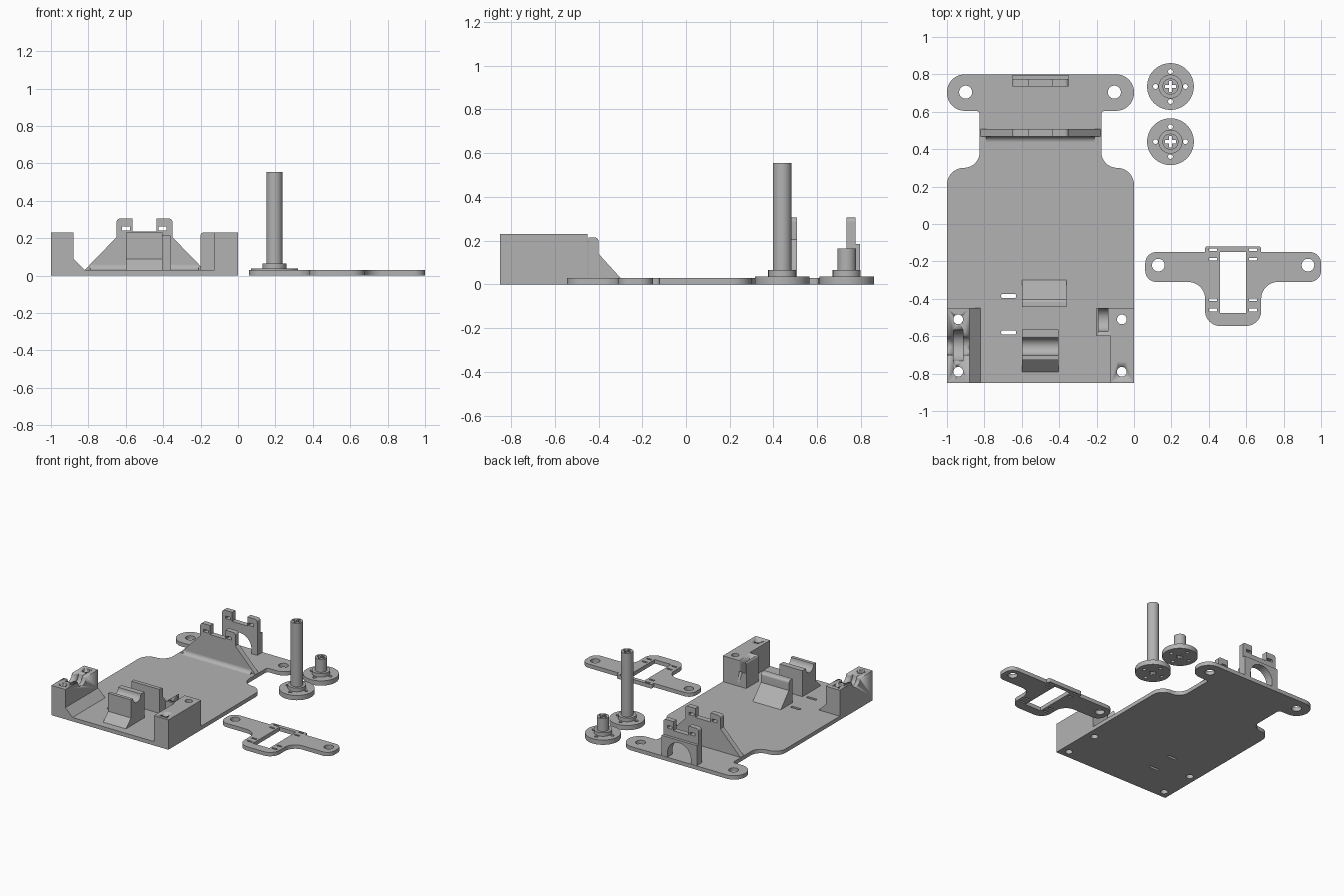
import bpy, bmesh, math
from mathutils import Vector

if "Cube" in bpy.data.objects:
    bpy.data.objects.remove(bpy.data.objects["Cube"])

grey = bpy.data.materials.new("light grey plastic")
grey.diffuse_color = (0.45, 0.45, 0.45, 1)
grey.use_nodes = True
grey.node_tree.nodes["Principled BSDF"].inputs["Base Color"].default_value = grey.diffuse_color


def rounded(corners, steps=10):
    """Outline from (u, v, radius) corners, convex or concave."""
    pts, n = [], len(corners)
    for i, (u, v, r) in enumerate(corners):
        p = Vector((u, v))
        if r <= 0:
            pts.append(p)
            continue
        a = (Vector(corners[i - 1][:2]) - p).normalized()
        b = (Vector(corners[(i + 1) % n][:2]) - p).normalized()
        half = a.angle(b) / 2
        c = p + (a + b).normalized() * (r / math.sin(half))
        d = r / math.tan(half)
        s, e = p + a * d - c, p + b * d - c
        turn = math.atan2(s.x * e.y - s.y * e.x, s.dot(e))
        for k in range(steps + 1):
            t = turn * k / steps
            pts.append(c + Vector((s.x * math.cos(t) - s.y * math.sin(t),
                                   s.x * math.sin(t) + s.y * math.cos(t))))
    return pts


def circle(u, v, r, n=32):
    return [Vector((u + r * math.cos(2 * math.pi * k / n), v + r * math.sin(2 * math.pi * k / n)))
            for k in range(n)]


def rect(u0, v0, u1, v1, r=0):
    return rounded([(u0, v0, r), (u1, v0, r), (u1, v1, r), (u0, v1, r)], 5)


def extrude(name, loops, lo, hi, axis="z"):
    """Fill an outline with holes and extrude it along an axis from lo to hi."""
    cu = bpy.data.curves.new(name, "CURVE")
    cu.dimensions, cu.fill_mode, cu.extrude = "2D", "BOTH", (hi - lo) / 2
    for pts in loops:
        sp = cu.splines.new("POLY")
        sp.points.add(len(pts) - 1)
        for q, p in zip(sp.points, pts):
            q.co = (p.x, p.y, 0, 1)
        sp.use_cyclic_u = True
    tmp = bpy.data.objects.new(name, cu)
    bpy.context.collection.objects.link(tmp)
    me = bpy.data.meshes.new_from_object(tmp.evaluated_get(bpy.context.evaluated_depsgraph_get()))
    bpy.data.objects.remove(tmp)
    bm = bmesh.new()
    bm.from_mesh(me)
    bmesh.ops.remove_doubles(bm, verts=bm.verts, dist=1e-5)
    for v in bm.verts:
        u, w, t = v.co.x, v.co.y, v.co.z + (lo + hi) / 2
        v.co = {"z": (u, w, t), "y": (u, t, w), "x": (t, u, w)}[axis]
    bmesh.ops.recalc_face_normals(bm, faces=bm.faces)
    bm.to_mesh(me)
    bm.free()
    me.materials.clear()
    me.materials.append(grey)
    ob = bpy.data.objects.new(name, me)
    bpy.context.collection.objects.link(ob)
    bpy.context.view_layer.objects.active = ob
    bpy.ops.object.select_all(action="DESELECT")
    ob.select_set(True)
    bpy.ops.object.shade_smooth_by_angle(angle=math.radians(35))
    return ob


def cut(ob, *cutters):
    """Subtract cutters, then remove them."""
    for c in cutters:
        m = ob.modifiers.new("cut", "BOOLEAN")
        m.operation, m.solver, m.object = "DIFFERENCE", "EXACT", c
        bpy.context.view_layer.objects.active = ob
        bpy.ops.object.modifier_apply(modifier=m.name)
        bpy.data.objects.remove(c)


T = 0.03  # plate thickness
POST_HOLES = [(-0.94, -0.51), (-0.94, -0.79), (-0.065, -0.51), (-0.065, -0.79)]

# Base plate with neck and rounded ears
right = [(0, -0.85, 0), (0, 0.30, 0.09), (-0.175, 0.30, 0.085), (-0.175, 0.605, 0.02),
         (0, 0.605, 0.095), (0, 0.80, 0.095)]
left = [(-1 - x, y, r) for x, y, r in reversed(right)]
extrude("base_plate", [rounded(right + left)]
        + [circle(x, 0.705, 0.035) for x in (-0.9, -0.105)]
        + [circle(x, y, 0.026) for x, y in POST_HOLES]
        + [rect(-0.71, y - 0.01, -0.63, y + 0.01, 0.005) for y in (-0.385, -0.58)], 0, T)

# Axle blocks with shaft groove, bearing pocket and screw holes
left_block = extrude("left_axle_block", [rounded(
    [(-1, T, 0), (-0.82, T, 0), (-0.88, 0.09, 0), (-0.88, 0.23, 0), (-1, 0.23, 0)])],
    -0.85, -0.45, "y")
right_block = extrude("right_axle_block", [rect(-0.125, T, 0, 0.23)], -0.85, -0.45, "y")
for block, x, x0, x1 in ((left_block, -0.94, -1.1, -0.8), (right_block, -0.065, -0.2, 0.1)):
    cut(block,
        extrude("groove", [circle(-0.65, 0.23, 0.05)], x0, x1, "x"),
        extrude("pocket", [circle(-0.65, 0.23, 0.084)], x - 0.026, x + 0.026, "x"),
        *[extrude("hole", [circle(hx, hy, 0.026)], -0.1, 0.5)
          for hx, hy in POST_HOLES if hx == x])
cut(right_block, extrude("hole", [circle(-0.512, 0.16, 0.026)], -0.2, 0.1, "x"))

# Small pocketed box beside the right block
side_box = extrude("sensor_box", [rounded(
    [(-0.2, T, 0), (-0.125, T, 0), (-0.125, 0.23, 0), (-0.2, 0.23, 0.015)])],
    -0.6, -0.45, "y")
cut(side_box,
    extrude("pocket", [rounded([(-0.574, 0.098, 0.06), (-0.449, 0.098, 0.06),
                                (-0.449, 0.3, 0), (-0.574, 0.3, 0)])], -0.19, -0.14, "x"),
    extrude("hole", [circle(-0.512, 0.16, 0.026)], -0.3, 0, "x"))

# Motor supports in the middle of the plate
extrude("rear_motor_support", [rounded(
    [(-0.445, T, 0), (-0.30, T, 0), (-0.40, 0.14, 0), (-0.40, 0.215, 0.02),
     (-0.445, 0.215, 0)])], -0.6, -0.36, "x")
groove = [(-0.655 + 0.047 * math.cos(math.pi * k / 12), 0.23 - 0.047 * math.sin(math.pi * k / 12), 0)
          for k in range(13)]
extrude("front_motor_support", [rounded(
    [(-0.79, T, 0), (-0.565, T, 0), (-0.565, 0.23, 0)] + groove
    + [(-0.728, 0.23, 0), (-0.728, 0.09, 0)])], -0.6, -0.405, "x")

# Pronged uprights at the back
PRONGS = [(-0.35, 0.305, 0.02), (-0.435, 0.305, 0), (-0.435, 0.235, 0),
          (-0.565, 0.235, 0), (-0.565, 0.305, 0), (-0.65, 0.305, 0.02)]
slots = lambda: [rect(x, 0.242, x + 0.042, 0.262) for x in (-0.62, -0.425)]
extrude("gusset_wall", [rounded([(-0.82, T, 0), (-0.18, T, 0), (-0.35, 0.205, 0)] + PRONGS
                                + [(-0.65, 0.205, 0)])] + slots(), 0.467, 0.508, "y")
fillet = extrude("wall_fillet", [rounded(
    [(0.437, T, 0), (0.467, T, 0.0299), (0.467, 0.06, 0), (0.468, 0.06, 0), (0.468, T - 0.002, 0),
     (0.437, T - 0.002, 0)])], -0.79, -0.21, "x")

ARCH = [(-0.5 - 0.1 * math.cos(math.pi * k / 20), 0.065 + 0.1 * math.sin(math.pi * k / 20), 0)
        for k in range(21)]
foot = [(-0.65, T, 0), (-0.6, T, 0)] + ARCH + [(-0.4, T, 0), (-0.35, T, 0)]
extrude("arch_wall", [rounded(foot + PRONGS)] + slots(), 0.735, 0.775, "y")
extrude("arch_wall_backing", [rounded(foot + [(-0.35, 0.185, 0), (-0.65, 0.185, 0)])],
        0.775, 0.797, "y")


# Flanged hubs with cross-shaped bore
def cross(x, y, a=0.03, w=0.009):
    return [Vector((x + u, y + v)) for u, v in (
        (a, -w), (a, w), (w, w), (w, a), (-w, a), (-w, w),
        (-a, w), (-a, -w), (-w, -w), (-w, -a), (w, -a), (w, -w))]


for name, y, top in (("short", 0.735, 0.165), ("tall", 0.44, 0.555)):
    x = 0.195
    small = [circle(x + 0.08 * math.cos(k * math.pi / 2), y + 0.08 * math.sin(k * math.pi / 2),
                    0.013, 16) for k in range(4)]
    extrude(name + "_hub_flange", [circle(x, y, 0.125, 64), cross(x, y)] + small, 0, 0.037)
    extrude(name + "_hub_collar", [circle(x, y, 0.064), cross(x, y)], 0.037, 0.065)
    extrude(name + "_hub_shaft", [circle(x, y, 0.043), cross(x, y)], 0.065, top)

# Flat servo bracket with window, slots and ears
half = [(0.68, -0.545, 0.08), (0.68, -0.31, 0.09), (1.0, -0.31, 0.06), (1.0, -0.15, 0.06),
        (0.68, -0.15, 0), (0.68, -0.12, 0.012)]
mirror = [(1.06 - x, y, r) for x, y, r in reversed(half)]
extrude("servo_bracket", [rounded(half + mirror), rect(0.46, -0.475, 0.6, -0.15)]
        + [circle(x, -0.22, 0.034) for x in (0.13, 0.93)]
        + [rect(x, y - 0.007, x + 0.042, y + 0.007)
           for x in (0.402, 0.616) for y in (-0.137, -0.188, -0.405, -0.46)], 0, T)
